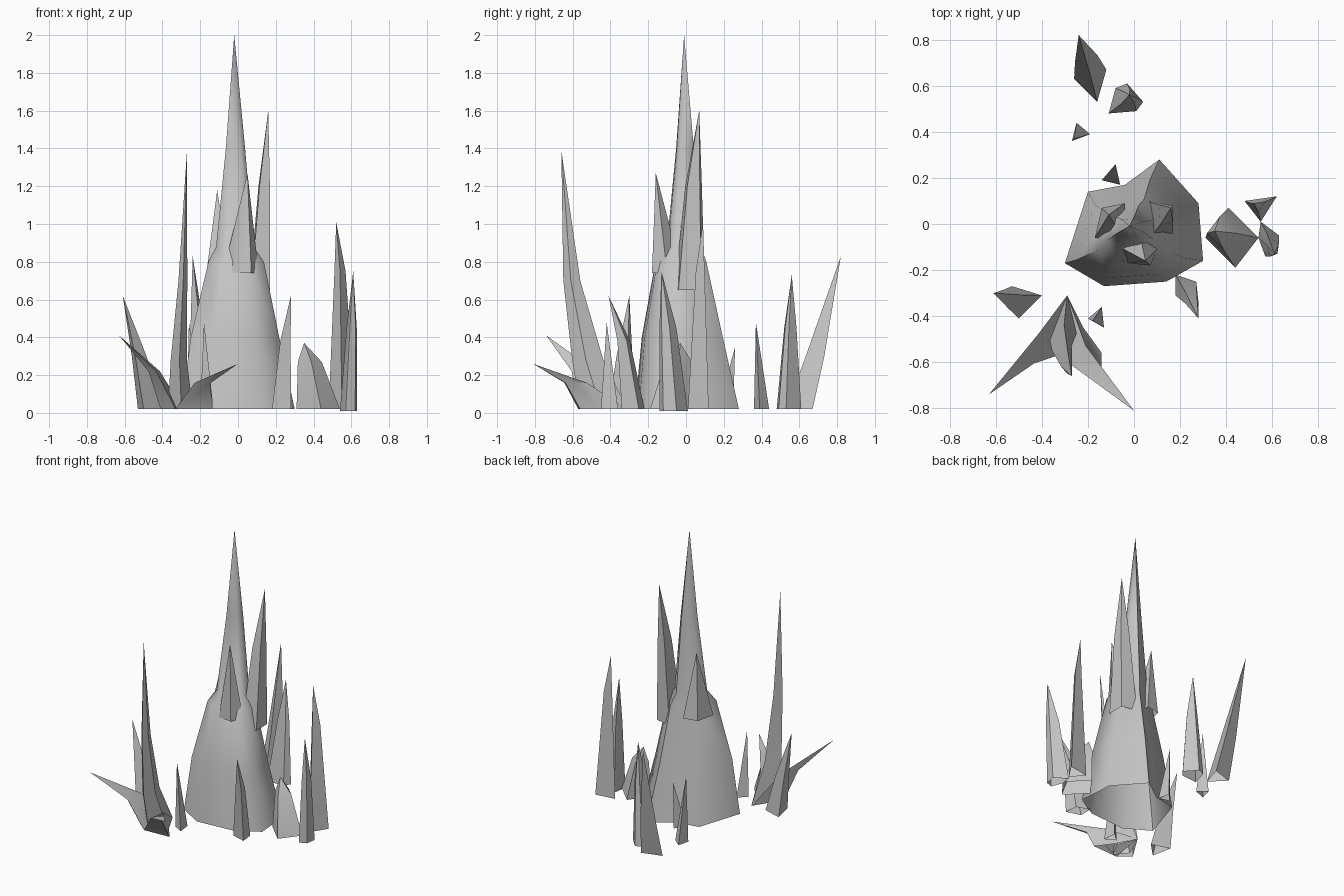
import bpy, bmesh, math
from mathutils import Vector

cube = bpy.data.objects.get("Cube")
if cube:
    bpy.data.objects.remove(cube, do_unlink=True)

stone = bpy.data.materials.new("pale_grey_stone")
stone.use_nodes = True
stone.diffuse_color = (.56, .56, .56, 1)
stone.node_tree.nodes["Principled BSDF"].inputs["Base Color"].default_value = stone.diffuse_color

FLOOR = .02


def spike(name, base, tip, rings=(), floor=FLOOR, sharp_angle=35):
    """Loft an open base outline through scaled rings (x, y, z, scale) to a point."""
    bm = bmesh.new()
    outline = [Vector(p) for p in base]
    centre = sum(outline, Vector((0, 0))) / len(outline)
    levels = [[bm.verts.new((p.x, p.y, floor)) for p in outline]]
    for x, y, z, scale in rings:
        moved = [Vector((x, y)) + (p - centre) * scale for p in outline]
        levels.append([bm.verts.new((p.x, p.y, z)) for p in moved])
    count = len(outline)
    for low, high in zip(levels, levels[1:]):
        for i in range(count):
            j = (i + 1) % count
            bm.faces.new((low[i], low[j], high[j], high[i]))
    point = bm.verts.new(tip)
    for i in range(count):
        bm.faces.new((levels[-1][i], levels[-1][(i + 1) % count], point))
    bmesh.ops.recalc_face_normals(bm, faces=bm.faces)
    mesh = bpy.data.meshes.new(name)
    bm.to_mesh(mesh)
    bm.free()
    mesh.materials.append(stone)
    obj = bpy.data.objects.new(name, mesh)
    bpy.context.collection.objects.link(obj)
    bpy.ops.object.select_all(action="DESELECT")
    obj.select_set(True)
    bpy.context.view_layer.objects.active = obj
    bpy.ops.object.shade_smooth_by_angle(angle=math.radians(sharp_angle))
    return obj


# Central mound narrowing into the tall spire
spike("central_spire",
      [(-.2, .14), (-.04, .17), (.11, .28), (.28, .09), (.3, -.16),
       (.14, -.25), (-.13, -.27), (-.3, -.17)],
      (-.02, -.01, 2),
      [(0, -.04, .4, .78), (0, -.04, .8, .49), (-.01, -.02, .88, .33),
       (-.01, -.01, 1.4, .17)], sharp_angle=70)

# Crown points rising flush with the shoulder of the mound
spike("crown_point_back_left",
      [(.06, .1), (.07, -.06), (.17, -.04), (.17, .08)], (.16, .07, 1.6),
      [(.14, .04, 1.2, .55)], floor=.65, sharp_angle=60)
spike("crown_point_front",
      [(-.08, -.09), (-.03, -.17), (.07, -.18), (.11, -.1), (.02, -.02)],
      (.05, -.16, 1.27), floor=.74, sharp_angle=60)
spike("crown_point_right",
      [(-.17, -.06), (-.04, -.07), (-.04, .09), (-.14, .07)], (-.11, .04, 1.18),
      floor=.72, sharp_angle=60)

# Shards behind the mound
spike("back_leaning_shard",
      [(-.26, .63), (-.16, .53), (-.12, .67)], (-.24, .82, .83),
      [(-.2, .69, .3, .7)])
spike("back_upright_shard",
      [(-.11, .48), (.01, .49), (.04, .53), (-.03, .61), (-.08, .59)],
      (-.02, .56, .73), [(-.02, .55, .45, .5)])
spike("back_small_shard",
      [(-.27, .36), (-.19, .39), (-.25, .44)], (-.26, .37, .48))
spike("back_near_shard",
      [(-.14, .19), (-.06, .17), (-.08, .25)], (-.08, .26, .35))

# Shards on the left side
spike("left_blunt_shard",
      [(.31, -.06), (.41, .07), (.54, -.06), (.44, -.19)], (.35, -.03, .37),
      [(.38, -.04, .27, .55)])
spike("left_tall_shard",
      [(.48, .1), (.62, .12), (.55, .01)], (.52, .09, 1.01),
      [(.54, .08, .75, .42)])
spike("left_outer_shard",
      [(.55, .01), (.63, -.05), (.62, -.12), (.57, -.14), (.54, -.06)],
      (.61, -.13, .75), [(.6, -.1, .45, .6)], floor=.01)

# Shards in front
spike("front_left_shard",
      [(.18, -.31), (.18, -.22), (.27, -.25), (.28, -.34)], (.28, -.41, .62),
      [(.25, -.33, .38, .55)])
spike("front_small_shard",
      [(-.2, -.41), (-.13, -.45), (-.14, -.36)], (-.18, -.42, .48))
spike("right_leaning_shard",
      [(-.53, -.27), (-.4, -.31), (-.5, -.41)], (-.61, -.3, .62),
      [(-.53, -.32, .3, .6)])

# Front right cluster: one tall shard and two splayed horns
spike("cluster_tall_shard",
      [(-.37, -.48), (-.29, -.31), (-.24, -.45), (-.3, -.56)], (-.27, -.66, 1.39),
      [(-.31, -.53, .28, .66), (-.29, -.61, .7, .36)])
spike("cluster_right_horn",
      [(-.41, -.5), (-.33, -.57), (-.29, -.31)], (-.63, -.74, .41),
      [(-.44, -.55, .22, .5)])
spike("cluster_left_horn",
      [(-.33, -.57), (-.14, -.56), (-.22, -.45), (-.29, -.31)], (0, -.81, .26),
      [(-.19, -.6, .16, .45)])
